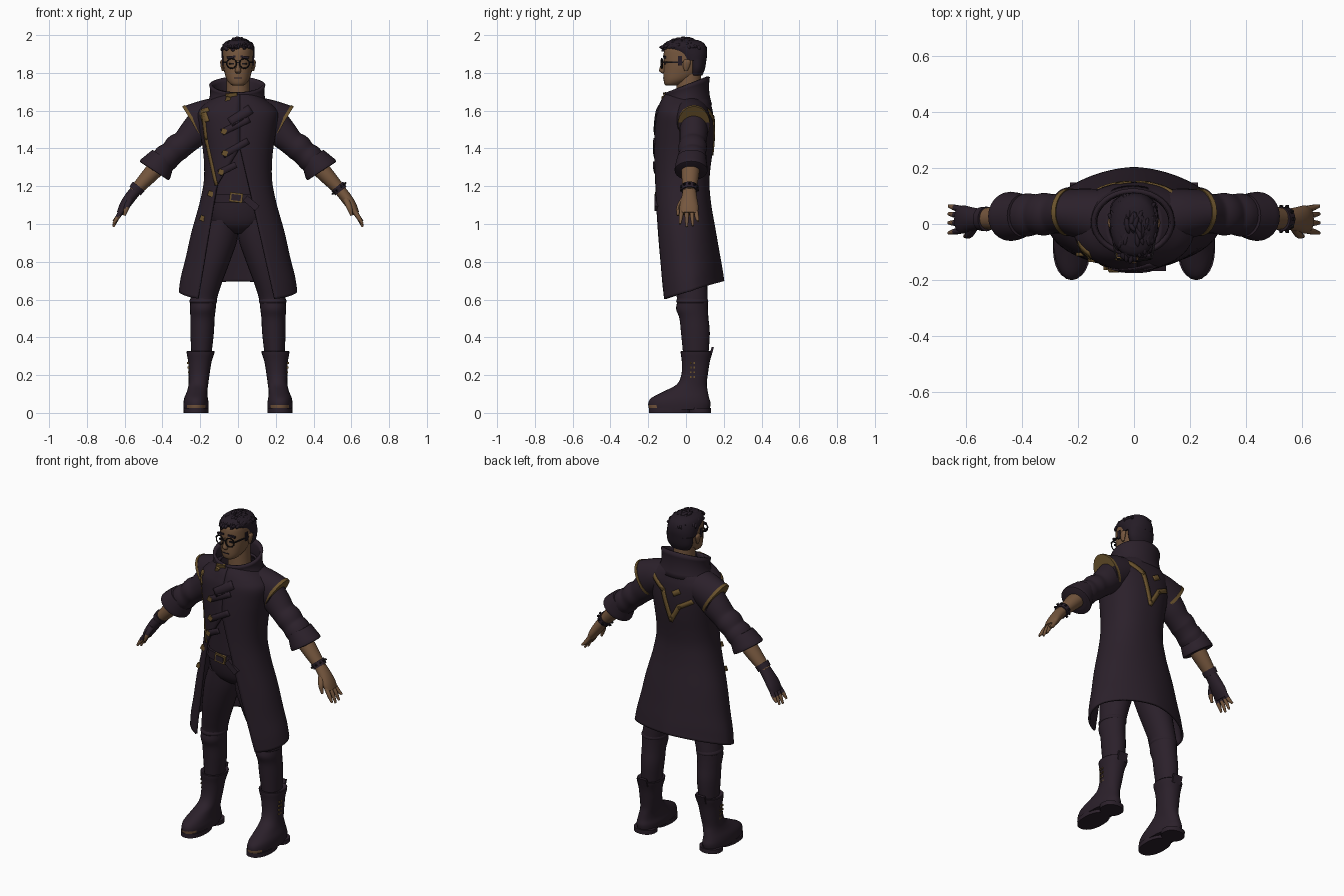
import bpy, bmesh, math, random
from mathutils import Vector, Euler, Matrix

random.seed(4)
PI = math.pi


def material(name, r, g, b):
    m = bpy.data.materials.new(name)
    m.diffuse_color = (r, g, b, 1)
    return m


CLOTH = material("dark plum cloth", .024, .0145, .0235)
HAIR = material("dark hair", .018, .0115, .019)
SKIN = material("brown skin", .18, .095, .048)
GOLD = material("old gold trim", .15, .088, .026)
BLACK = material("black metal", .01, .008, .01)


def finish(name, bm, mat, thick=0, mats=None, rule=None):
    bmesh.ops.recalc_face_normals(bm, faces=bm.faces)
    me = bpy.data.meshes.new(name)
    bm.to_mesh(me)
    bm.free()
    for m in (mats or [mat]):
        me.materials.append(m)
    for p in me.polygons:
        p.use_smooth = True
        if rule:
            p.material_index = rule(p.center)
    me.set_sharp_from_angle(angle=math.radians(40))
    ob = bpy.data.objects.new(name, me)
    bpy.context.collection.objects.link(ob)
    if thick:
        mod = ob.modifiers.new("thickness", 'SOLIDIFY')
        mod.thickness, mod.offset = thick, 0
    return ob


def smooth_rows(rows, k=4):
    rows, out = [Vector(r) for r in rows], []
    for i in range(len(rows) - 1):
        a, b, c, d = rows[max(i-1, 0)], rows[i], rows[i+1], rows[min(i+2, len(rows)-1)]
        for j in range(k):
            t = j / k
            out.append(b + (c-a)*(.5*t) + (2*a-5*b+4*c-d)*(.5*t*t) + (3*b-a-3*c+d)*(.5*t**3))
    return out + [rows[-1]]


def spow(v, e):
    return math.copysign(abs(v)**e, v)


def loft(name, rows, mat, n=24, p=2.0, flat=True, s=1, **kw):
    """Tube through rows of (x, y, z, radius across, radius in y)."""
    rows = smooth_rows([(r[0]*s, *r[1:]) for r in rows])
    bm, prev = bmesh.new(), None
    for i, r in enumerate(rows):
        u, v = Vector((1, 0, 0)), Vector((0, 1, 0))
        if not flat:
            t = Vector(rows[min(i+1, len(rows)-1)][:3]) - Vector(rows[max(i-1, 0)][:3])
            u = v.cross(t).normalized()
        c = Vector(r[:3])
        ring = [bm.verts.new(c + u*r[3]*spow(math.cos(a), 2/p) + v*r[4]*spow(math.sin(a), 2/p))
                for a in (2*PI*j/n for j in range(n))]
        if prev:
            for j in range(n):
                bm.faces.new((prev[j], prev[(j+1) % n], ring[(j+1) % n], ring[j]))
        else:
            bm.faces.new(ring)
        prev = ring
    bm.faces.new(prev)
    return finish(name, bm, mat, **kw)


def body(name, rows, mat, **kw):
    """Horizontal loft from (z, half width, front y, back y)."""
    return loft(name, [(0, (f+b)/2, z, w, (b-f)/2) for z, w, f, b in rows], mat, **kw)


def box(name, loc, dims, mat, rot=(0, 0, 0)):
    bm = bmesh.new()
    bmesh.ops.create_cube(bm, size=1, matrix=Matrix.LocRotScale(Vector(loc), Euler(rot), Vector(dims)))
    return finish(name, bm, mat)


def grid(name, nu, nv, fn, mat, thick, **kw):
    bm = bmesh.new()
    vs = [[bm.verts.new(fn(i/nu, j/nv)) for j in range(nv+1)] for i in range(nu+1)]
    for i in range(nu):
        for j in range(nv):
            bm.faces.new((vs[i][j], vs[i+1][j], vs[i+1][j+1], vs[i][j+1]))
    return finish(name, bm, mat, thick, **kw)


# Coat: one shell, open at the front below the chest
COAT = smooth_rows([(1.69, .09, -.10, .10), (1.655, .14, -.125, .12), (1.62, .185, -.14, .13),
                    (1.58, .21, -.152, .138), (1.50, .198, -.160, .143), (1.40, .181, -.163, .137),
                    (1.30, .173, -.162, .124), (1.21, .177, -.161, .118), (1.10, .2, -.16, .128),
                    (.95, .24, -.155, .15), (.80, .272, -.148, .172), (.70, .296, -.143, .187),
                    (.62, .308, -.138, .197)])
P = 2.3


def section(z):
    for a, b in zip(COAT, COAT[1:]):
        if a[0] >= z >= b[0]:
            return a.lerp(b, (a[0]-z)/(a[0]-b[0]))
    return COAT[-1]


def edge_angle(x, rx):
    return math.asin(spow(x/rx, P/2))


def opening(z):
    t = max(0, 1.40 - z)
    return .01 - min(t*.62, .12 + (t-.19)*.17), .01 + t*.235


def coat_point(u, v):
    z, rx, f, b = COAT[round(v*(len(COAT)-1))]
    left, right = opening(z)
    a0, a1 = edge_angle(right, rx), 2*PI + edge_angle(left, rx)
    a = a0 + (a1-a0)*u
    p = P if math.cos(a) > 0 else P - .6*min(1, max(0, (1.15-z)/.5))
    x, y = rx*spow(math.sin(a), 2/p), (f+b)/2 - (b-f)/2*spow(math.cos(a), 2/p)
    if z < 1.1:
        hem = .645 - .052*math.cos(a)
        z = 1.1 - (1.1-z)*(1.1-hem)/.48
    return x, y, z


grid("coat", 64, len(COAT)-1, coat_point, CLOTH, .012)


def surface_y(x, z, back=False):
    _, rx, f, b = section(z)
    h = (b-f)/2*max(0, 1-abs(x/rx)**P)**(1/P)
    return (f+b)/2 + (h+.008 if back else -h-.008)


def ribbon(name, pts, width, mat, back=False):
    """Flat strip laid on the coat along (x, z) points."""
    for k, (a, b) in enumerate(zip(pts, pts[1:])):
        a, b = Vector(a), Vector(b)
        d = (b-a).normalized()
        side = Vector((-d.y, d.x))*width/2

        def fn(u, v):
            q = a.lerp(b, u) + side*(2*v-1) + d*width*.3*(2*u-1)
            return q.x, surface_y(q.x, q.y, back), q.y
        grid(f"{name}_{k}", 8, 2, fn, mat, .008)


ribbon("front_edge_trim", [(-.185, 1.60), (-.168, 1.45), (-.115, 1.21)], .014, GOLD)
ribbon("chest_patch", [(-.19, 1.595), (-.16, 1.605)], .02, GOLD)
ribbon("chest_patch_lower", [(-.185, 1.59), (-.172, 1.55)], .035, GOLD)
ribbon("back_chevron", [(.15, 1.61), (.055, 1.55), (.0, 1.375), (-.055, 1.47), (-.125, 1.51)], .026, GOLD, True)
ribbon("back_patch", [(-.05, 1.56), (-.025, 1.545)], .03, GOLD, True)
ribbon("lapel_flap", [(-.03, 1.545), (.055, 1.60)], .05, CLOTH)
for x, z, x2, z2 in ((-.075, 1.49, .05, 1.55), (-.07, 1.37, .045, 1.435), (-.09, 1.275, -.02, 1.31)):
    ribbon("closing_strap", [(x, z), (x2, z2)], .034, CLOTH)
for x, z in ((-.075, 1.49), (-.07, 1.375), (-.09, 1.275), (-.145, 1.16), (-.188, 1.03)):
    box("coat_button", (x, surface_y(x, z)-.003, z), (.028, .012, .028), GOLD, (0, .4, 0))


# Standing collar
def collar_point(u, v):
    a = 2*PI*u
    r = .155 - .062*v + .048*v*v
    top = 1.738 - .042*math.cos(a)
    return r*math.sin(a) - .004, .006 - r*.8*math.cos(a), 1.63 + (top-1.63)*v


grid("collar", 40, 6, collar_point, CLOTH, .016)
box("collar_clasp", (-.035, -.111, 1.68), (.06, .014, .026), GOLD, (.2, -.15, 0))
box("collar_clasp_tab", (-.055, -.119, 1.655), (.024, .016, .04), GOLD, (.2, .3, 0))

# Waistcoat, hips and belt under the coat
body("waistcoat", [(.95, .06, -.06, .05), (1.0, .145, -.112, .1), (1.1, .165, -.135, .105),
                   (1.25, .155, -.14, .10), (1.45, .16, -.145, .12)], CLOTH, p=2.2)
body("belt", [(1.11, .168, -.150, .108), (1.16, .164, -.152, .106)], CLOTH, p=2.2)
box("belt_buckle", (-.01, -.157, 1.14), (.07, .012, .05), GOLD, (0, .12, 0))
box("belt_buckle_center", (-.01, -.161, 1.14), (.05, .012, .032), CLOTH, (0, .12, 0))
box("belt_pouch", (.07, -.155, 1.11), (.085, .025, .035), CLOTH, (0, .7, 0))

for s in (1, -1):
    # Shoulder caps with gold rim
    loft("shoulder_cap", [(.08, .02, 1.585, .09, .10), (.16, .032, 1.56, .10, .094),
                          (.238, .042, 1.526, .109, .082)], CLOTH, flat=False, s=s)
    loft("shoulder_trim", [(.222, .042, 1.536, .111, .085), (.2365, .042, 1.527, .1125, .085)],
         GOLD, flat=False, s=s)
    # Sleeves and turned cuffs
    loft("sleeve", [(.17, .04, 1.55, .09, .075), (.24, .04, 1.475, .078, .074), (.285, .036, 1.43, .068, .071),
                    (.32, .035, 1.405, .072, .076), (.35, .034, 1.375, .066, .072), (.38, .032, 1.35, .072, .077),
                    (.42, .03, 1.31, .064, .072)], CLOTH, flat=False, s=s)
    loft("sleeve_cuff", [(.395, .03, 1.355, .068, .076), (.418, .028, 1.32, .082, .083),
                         (.443, .027, 1.282, .092, .087), (.441, .027, 1.285, .06, .065)],
         CLOTH, flat=False, s=s)
    # Forearms, hands
    loft("forearm", [(.42, .025, 1.31, .048, .05), (.48, .022, 1.245, .041, .045),
                     (.55, .018, 1.17, .03, .034)], SKIN, flat=False, s=s)
    glove = CLOTH if s < 0 else SKIN
    loft("palm", [(.535, .018, 1.185, .03, .034), (.575, .017, 1.135, .03, .042),
                  (.605, .016, 1.09, .026, .05), (.625, .016, 1.055, .018, .046)], glove, flat=False, s=s)
    loft("wrist_band", [(.525, .018, 1.2, .040, .044), (.545, .018, 1.175, .038, .042)],
         CLOTH, flat=False, s=s)
    if s > 0:
        for k in range(10):
            a = 2*PI*k/10
            box("wrist_stud", (.535+.034*math.cos(a), .018+.046*math.sin(a), 1.188+.028*math.cos(a)),
                (.01, .01, .01), BLACK, (a, .7, 0))
    for y, tip, z in ((-.022, -.032, 1.0), (.004, .004, .985), (.03, .036, .99), (.052, .064, 1.015)):
        loft("finger", [(.612, y, 1.075, .012, .012), (.638, (y+tip)/2, 1.035, .012, .011),
                        (.66, tip, z, .006, .006)], SKIN, n=10, flat=False, s=s, mats=[SKIN, glove],
             rule=lambda c: int(c.z > 1.04))
    loft("thumb", [(.57, -.012, 1.135, .016, .016), (.588, -.038, 1.09, .015, .013),
                   (.602, -.043, 1.045, .007, .007)], SKIN, n=10, flat=False, s=s, mats=[SKIN, glove],
         rule=lambda c: int(c.z > 1.085))

    # Trouser legs
    loft("trouser_leg", [(.085, .0, 1.02, .085, .105), (.105, .005, .92, .102, .105),
                         (.135, .012, .8, .092, .098), (.165, .025, .68, .077, .088),
                         (.182, .034, .6, .07, .081), (.186, .032, .55, .068, .084),
                         (.188, .042, .50, .064, .077), (.19, .05, .42, .062, .076),
                         (.194, .052, .3, .052, .066)], CLOTH, s=s)
    loft("knee_fold", [(.183, .033, .575, .064, .075), (.184, .033, .59, .074, .085),
                       (.182, .033, .61, .066, .078)], CLOTH, s=s)
    # Boots with worn toe tips
    loft("boot", [(.222, -.035, .018, .066, .160), (.222, -.035, .05, .067, .165),
                  (.222, -.03, .08, .062, .152), (.216, .0, .115, .054, .115),
                  (.21, .03, .15, .052, .08), (.206, .045, .2, .055, .07),
                  (.202, .052, .27, .062, .074), (.198, .056, .325, .074, .084),
                  (.198, .056, .322, .055, .066)], CLOTH, p=2.2, s=s, mats=[CLOTH, SKIN],
         rule=lambda c: int(c.y < -.155 and .024 < c.z < .043))
    for y, ry in ((-.085, .112), (.072, .06)):
        loft("boot_sole", [(.222, y, 0, .066, ry), (.222, y, .026, .067, ry)], CLOTH, p=2.2, s=s)
    box("boot_back_tab", (.198*s, .135, .325), (.06, .012, .05), CLOTH, (-.3, 0, 0))
    for k in range(5):
        for dy in (0, .02):
            box("boot_eyelet", (s*(.254+.0028*k), .024+dy, .165+.025*k), (.009, .008, .01), GOLD)

# Neck and head
body("neck", [(1.6, .07, -.05, .09), (1.7, .062, -.05, .08), (1.8, .06, -.05, .08)], SKIN)
body("head", [(1.732, .025, -.104, -.05), (1.742, .043, -.114, -.02), (1.765, .06, -.119, .03),
              (1.80, .071, -.12, .075), (1.84, .078, -.118, .092), (1.89, .08, -.119, .1),
              (1.93, .078, -.112, .098), (1.96, .06, -.085, .08), (1.972, .03, -.04, .04)], SKIN, p=2.2)
loft("nose", [(0, -.118, 1.865, .009, .010), (0, -.124, 1.835, .010, .013),
              (0, -.125, 1.81, .016, .017), (0, -.118, 1.798, .010, .008)], SKIN, n=12)
box("mouth", (0, -.118, 1.774), (.042, .008, .005), HAIR)
for s in (1, -1):
    loft("ear", [(.079*s, 0, 1.81, .006, .008), (.082*s, .002, 1.835, .01, .018),
                 (.083*s, .005, 1.86, .011, .02), (.08*s, .005, 1.872, .006, .01)], SKIN, n=12)
    box("eye", (.034*s, -.113, 1.848), (.026, .008, .009), BLACK)
    box("eyebrow", (.036*s, -.113, 1.884), (.046, .012, .011), HAIR, (0, .12*s, .1*s))
    # Round glasses
    bpy.ops.mesh.primitive_torus_add(location=(.034*s, -.128, 1.85), rotation=(PI/2, 0, .15*s),
                                     major_radius=.026, minor_radius=.0035,
                                     major_segments=28, minor_segments=8)
    bpy.context.object.name = "glasses_rim"
    bpy.context.object.data.materials.append(BLACK)
    box("glasses_arm", (.074*s, -.062, 1.857), (.006, .125, .007), BLACK, (0, 0, -.17*s))
box("glasses_bridge", (0, -.131, 1.855), (.02, .006, .006), BLACK)

# Hair: short sides, swept top made of locks
body("hair_sides", [(1.865, .085, -.03, .108), (1.90, .087, -.06, .112), (1.935, .085, -.112, .108),
                    (1.96, .072, -.108, .092), (1.975, .045, -.08, .06)], HAIR, p=2.2)
body("hair_nape", [(1.785, .06, .02, .085), (1.82, .08, .015, .1), (1.87, .085, .01, .108)], HAIR)
for s in (1, -1):
    box("sideburn", (.08*s, -.032, 1.865), (.008, .02, .05), HAIR)
bm = bmesh.new()
for k in range(130):
    a, t = random.uniform(0, 2*PI), random.random()**.5
    x, y = .078*t*math.cos(a), -.012 + .105*t*math.sin(a)
    z = 1.976 - .042*t*t + random.uniform(-.005, .004)
    rot = Euler((random.uniform(-.45, .2) - y*4, 0, random.uniform(-.6, .6) - x*4))
    bmesh.ops.create_icosphere(bm, subdivisions=2, radius=1,
                               matrix=Matrix.LocRotScale(Vector((x, y, z)), rot, Vector((.01, .03, .012))))
finish("hair_locks", bm, HAIR)
